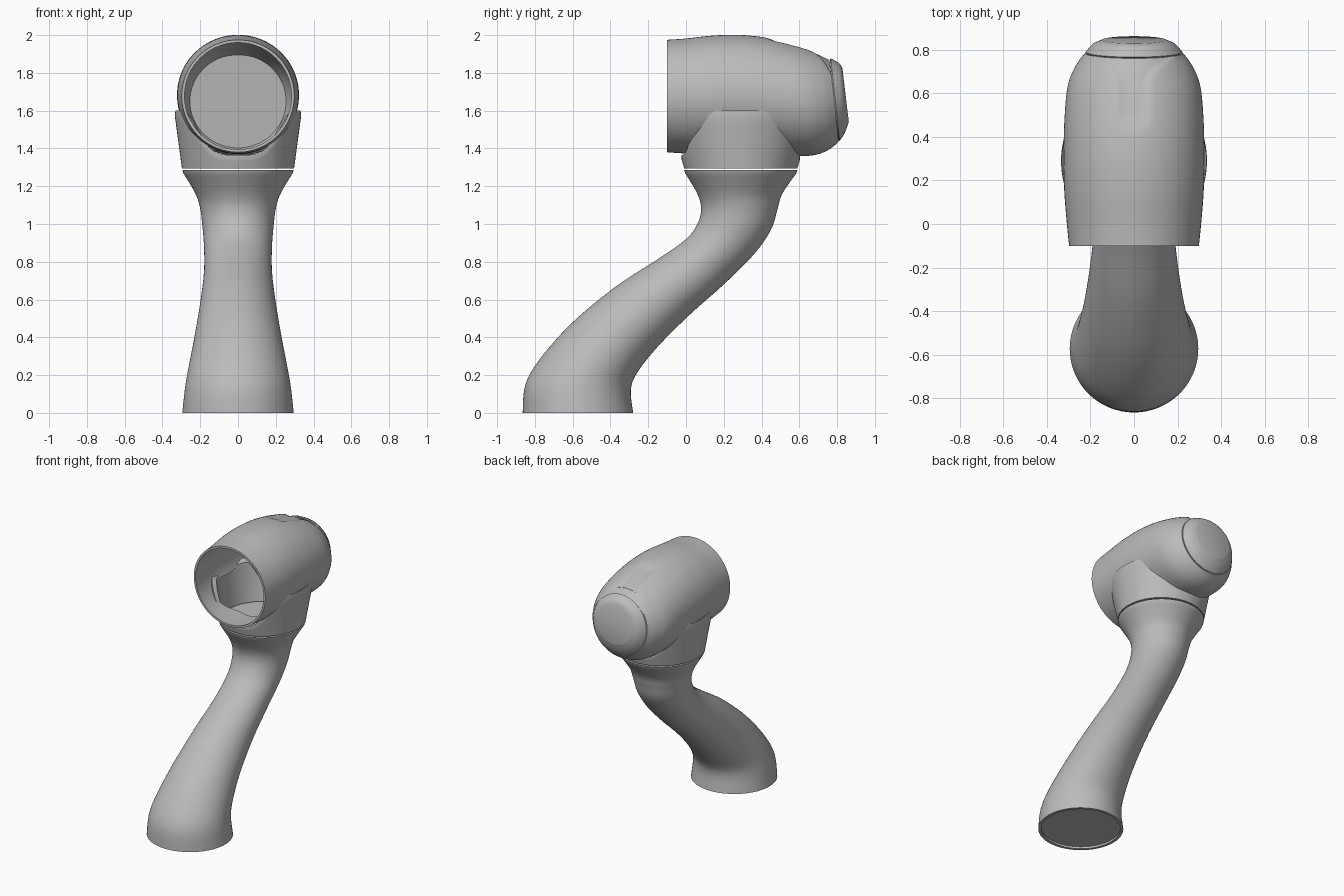
import bpy, bmesh, math

SIDES = 96

if "Cube" in bpy.data.objects:
    bpy.data.objects.remove(bpy.data.objects["Cube"], do_unlink=True)

grey = bpy.data.materials.new("plain grey")
grey.use_nodes = True
grey.diffuse_color = (0.5, 0.5, 0.5, 1)
grey.node_tree.nodes["Principled BSDF"].inputs["Base Color"].default_value = (0.5, 0.5, 0.5, 1)


def smooth(a, b, x):
    t = min(max((x - a) / (b - a), 0), 1)
    return t * t * (3 - 2 * t)


def spline(rows, steps=6):
    """Catmull-Rom interpolation of section rows."""
    out = []
    for i in range(len(rows) - 1):
        p = [rows[max(i - 1, 0)], rows[i], rows[i + 1], rows[min(i + 2, len(rows) - 1)]]
        for k in range(steps):
            t = k / steps
            out.append(tuple(
                0.5 * (2 * b + (c - a) * t + (2 * a - 5 * b + 4 * c - d) * t * t
                       + (3 * b - a - 3 * c + d) * t ** 3)
                for a, b, c, d in zip(*p)))
    return out + [rows[-1]]


def ring(row, s=1.0):
    """Ellipse spanning two side-profile points (y, z) with a half width in x."""
    y1, z1, y2, z2, w = row
    pts = []
    for i in range(SIDES):
        a = 2 * math.pi * i / SIDES
        c = math.cos(a) * s / 2
        pts.append((w * s * math.sin(a), (y1 + y2) / 2 + (y1 - y2) * c,
                    (z1 + z2) / 2 + (z1 - z2) * c))
    return pts


def loft(name, rings, caps=True):
    bm = bmesh.new()
    loops = [[bm.verts.new(p) for p in r] for r in rings]
    for a, b in zip(loops, loops[1:]):
        for i in range(SIDES):
            j = (i + 1) % SIDES
            bm.faces.new((a[i], a[j], b[j], b[i]))
    if caps:
        for r in (loops[0], loops[-1]):
            mid = bm.verts.new([sum(v.co[k] for v in r) / SIDES for k in range(3)])
            for i in range(SIDES):
                bm.faces.new((r[i], r[(i + 1) % SIDES], mid))
    bmesh.ops.remove_doubles(bm, verts=bm.verts, dist=0.00001)
    bmesh.ops.recalc_face_normals(bm, faces=bm.faces)
    mesh = bpy.data.meshes.new(name)
    bm.to_mesh(mesh)
    bm.free()
    obj = bpy.data.objects.new(name, mesh)
    bpy.context.collection.objects.link(obj)
    mesh.materials.append(grey)
    return obj


def activate(obj):
    bpy.ops.object.select_all(action='DESELECT')
    obj.select_set(True)
    bpy.context.view_layer.objects.active = obj


# Curved arm: front edge, back edge, half width
arm_rows = [
    (-.865, 0, -.28, 0, .295), (-.85, .15, -.292, .12, .28),
    (-.77, .29, -.26, .21, .26), (-.6, .48, -.15, .35, .228),
    (-.37, .67, .02, .52, .198), (-.14, .82, .2, .68, .18),
    (.0, .92, .36, .84, .18), (.06, 1.0, .45, .97, .188),
    (.08, 1.08, .485, 1.08, .2), (.06, 1.16, .51, 1.16, .225),
    (-.005, 1.27, .585, 1.27, .29)]
base = arm_rows[0]
recess = (base[0], .015, base[2], .015, base[4])
top = (-.01, 1.285, .59, 1.285, .295)
arm = loft("arm", [ring(recess, .93), ring(base, .93)]
           + [ring(r) for r in spline(arm_rows)] + [ring(top), ring(top, .96)])


# Saddle cup that holds the housing
def rim_height(a):
    return 1.6 - .235 * smooth(.17, .34, .34 * abs(math.cos(a)))


def cup_ring(level, s=1.0, drop=0.0):
    pts = []
    for i in range(SIDES):
        a = 2 * math.pi * i / SIDES
        z = 1.295 + (rim_height(a) - drop - 1.295) * level
        h = z - 1.295
        pts.append((s * (.297 + .135 * h) * math.sin(a),
                    .29 - s * (.3 + .28 * h) * math.cos(a), z))
    return pts


cup = loft("cup", [cup_ring(0, .97)] + [cup_ring(k / 6, 1, .025) for k in range(7)]
           + [cup_ring(1, .98), cup_ring(1, .9, .02), cup_ring(0, .9), cup_ring(0, .97)], False)

# Tapered hollow housing: top edge, bottom edge, half width
shell_rows = [
    (-.1, 1.975, -.1, 1.38, .298), (0, 1.982, 0, 1.373, .308),
    (.15, 1.998, .15, 1.368, .32), (.3, 2.0, .3, 1.365, .323),
    (.45, 1.982, .48, 1.362, .32), (.6, 1.945, .66, 1.362, .305),
    (.7, 1.91, .75, 1.39, .268), (.76, 1.88, .808, 1.435, .225)]


def tongue(p):
    """Shallow flared recess along the top rear."""
    x, y, z = p
    if z < 1.7:
        return p
    half = .06 + .15 * smooth(.66, .82, y)
    depth = .014 * smooth(.42, .5, y) * (1 - smooth(half - .015, half + .015, abs(x)))
    return (x, y, z - depth)


outer = [[tongue(p) for p in ring(r)] for r in spline(shell_rows, 8)]
inner = [ring(r, .95) for r in spline(shell_rows[:-1], 6)]
housing = loft("housing", inner[::-1] + outer)

# Opening in the housing above the cup
cutter = loft("cup_opening_cutter", [[(x, y, 1.25) for x, y, z in cup_ring(0, .94)],
                                     cup_ring(1, .94, .03)])
cutter.hide_render = True
cut = housing.modifiers.new("opening", 'BOOLEAN')
cut.operation = 'DIFFERENCE'
cut.solver = 'EXACT'
cut.object = cutter
activate(housing)
bpy.ops.object.modifier_apply(modifier=cut.name)
bpy.data.objects.remove(cutter, do_unlink=True)

# Rear cap with a flat round face
seam = shell_rows[-1]
cap_rows = [(.766, 1.877, .814, 1.44, .221), (.812, 1.85, .842, 1.485, .188),
            (.828, 1.825, .862, 1.54, .145)]
end_cap = loft("end_cap", [ring(seam, .9), ring(seam, .965)]
               + [ring(r) for r in spline(cap_rows, 5)])

for part in (arm, cup, housing, end_cap):
    activate(part)
    bpy.ops.object.shade_smooth_by_angle(angle=math.radians(32))
